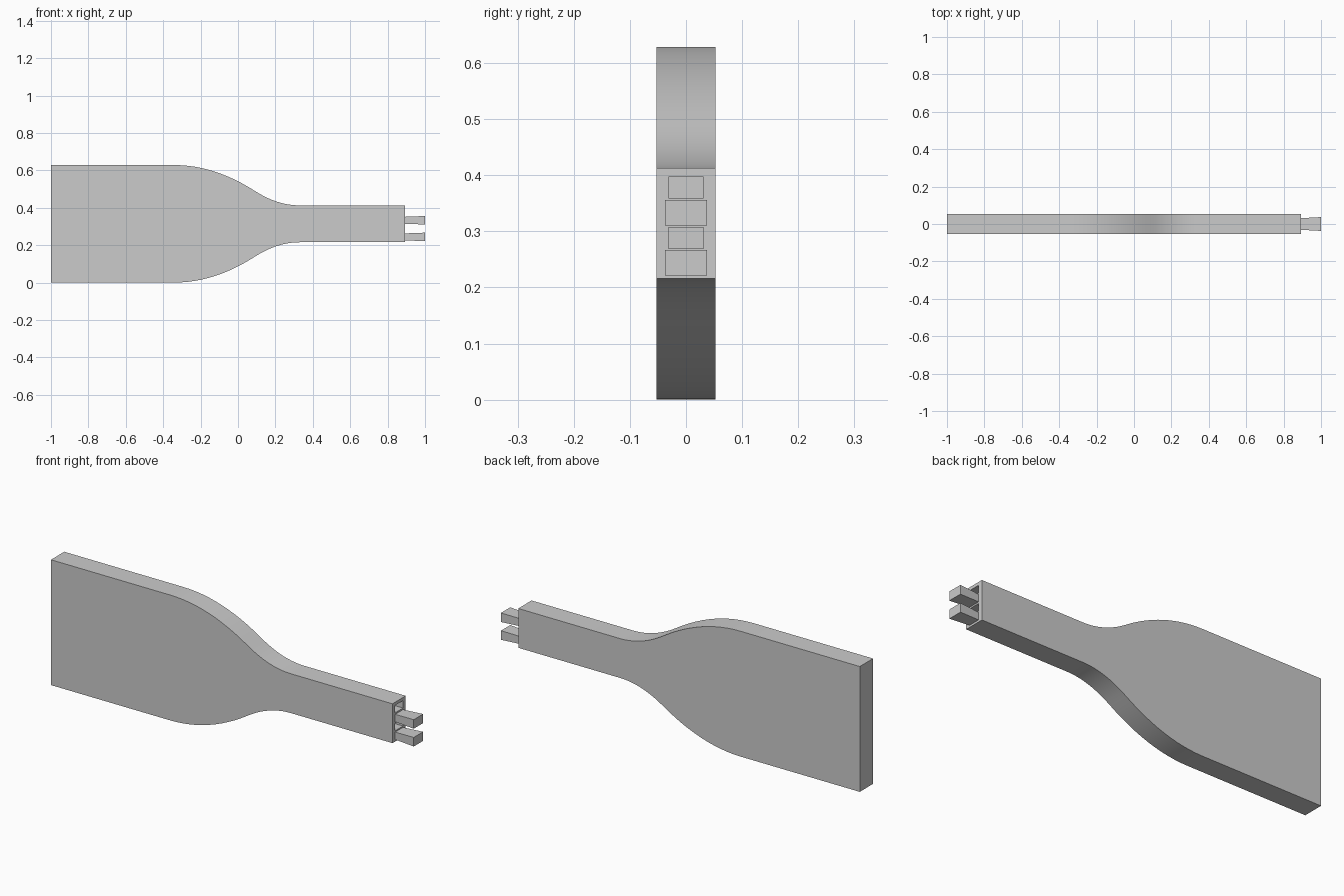
import bpy
import bmesh
import math

if "Cube" in bpy.data.objects:
    bpy.data.objects.remove(bpy.data.objects["Cube"], do_unlink=True)

grey = bpy.data.materials.new("plain grey")
grey.use_nodes = True
COLOUR = (0.6, 0.6, 0.6, 1)
grey.diffuse_color = COLOUR
grey.node_tree.nodes["Principled BSDF"].inputs["Base Color"].default_value = COLOUR

MID_Z = 0.314           # height of the paddle's long axis
HALF_T = 0.0525         # half thickness
NECK_END = 0.893
SOCKETS = (0.378, 0.288)   # open sockets
PRONGS = (0.333, 0.244)    # flared prongs
HOLE = (0.031, 0.0187)     # half width and half height
FLARE = (0.037, 0.0227)
DEPTH = 0.1


def make_object(name, bm):
    bmesh.ops.recalc_face_normals(bm, faces=bm.faces)
    mesh = bpy.data.meshes.new(name)
    bm.to_mesh(mesh)
    bm.free()
    mesh.materials.append(grey)
    obj = bpy.data.objects.new(name, mesh)
    bpy.context.collection.objects.link(obj)
    return obj


def bezier(a, b, c, steps):
    """Points of a quadratic curve, including both ends."""
    pts = []
    for i in range(steps + 1):
        t = i / steps
        pts.append(tuple((1 - t) ** 2 * p + 2 * t * (1 - t) * q + t * t * r
                         for p, q, r in zip(a, b, c)))
    return pts


def tapered_box(name, x0, x1, z, start, end):
    """Box along x whose cross-section changes from start to end."""
    bm = bmesh.new()
    rings = []
    for x, (hy, hz) in ((x0, start), (x1, end)):
        rings.append([bm.verts.new((x, sy * hy, z + sz * hz))
                      for sy, sz in ((-1, -1), (1, -1), (1, 1), (-1, 1))])
    for ring in rings:
        bm.faces.new(ring)
    for i in range(4):
        j = (i + 1) % 4
        bm.faces.new((rings[0][i], rings[0][j], rings[1][j], rings[1][i]))
    return make_object(name, bm)


# Paddle body: half outline mirrored about the long axis, then extruded
shoulder = bezier((-0.34, 0.314), (-0.125, 0.314), (0.09, 0.1757), 12)
throat = bezier((0.09, 0.1757), (0.21, 0.0985), (0.33, 0.0985), 10)
upper = [(-1, 0.314)] + shoulder + throat[1:] + [(NECK_END, 0.0985)]
outline = upper + [(x, -h) for x, h in reversed(upper)]
bm = bmesh.new()
face = bm.faces.new([bm.verts.new((x, -HALF_T, MID_Z + h)) for x, h in outline])
extruded = bmesh.ops.extrude_face_region(bm, geom=[face])
moved = [v for v in extruded["geom"] if isinstance(v, bmesh.types.BMVert)]
bmesh.ops.translate(bm, verts=moved, vec=(0, 2 * HALF_T, 0))
body = make_object("paddle_body", bm)

# Open sockets cut into the end of the neck
for i, z in enumerate(SOCKETS):
    cutter = tapered_box(f"socket_cutter_{i + 1}", NECK_END - DEPTH,
                         NECK_END + 0.02, z, HOLE, HOLE)
    cutter.hide_render = True
    cutter.hide_viewport = True
    cut = body.modifiers.new("socket", 'BOOLEAN')
    cut.operation = 'DIFFERENCE'
    cut.solver = 'EXACT'
    cut.object = cutter

# Bake the cuts so the helpers can be removed
bpy.context.view_layer.update()
graph = bpy.context.evaluated_depsgraph_get()
body.data = bpy.data.meshes.new_from_object(body.evaluated_get(graph))
body.modifiers.clear()
for obj in list(bpy.data.objects):
    if obj.name.startswith("socket_cutter"):
        bpy.data.objects.remove(obj, do_unlink=True)

# Flared prongs
for name, z in zip(("upper_prong", "lower_prong"), PRONGS):
    tapered_box(name, NECK_END, 1, z, HOLE, FLARE)

# Smooth the curved edge, keep corners sharp
bpy.ops.object.select_all(action='DESELECT')
body.select_set(True)
bpy.context.view_layer.objects.active = body
bpy.ops.object.shade_smooth_by_angle(angle=math.radians(30))
